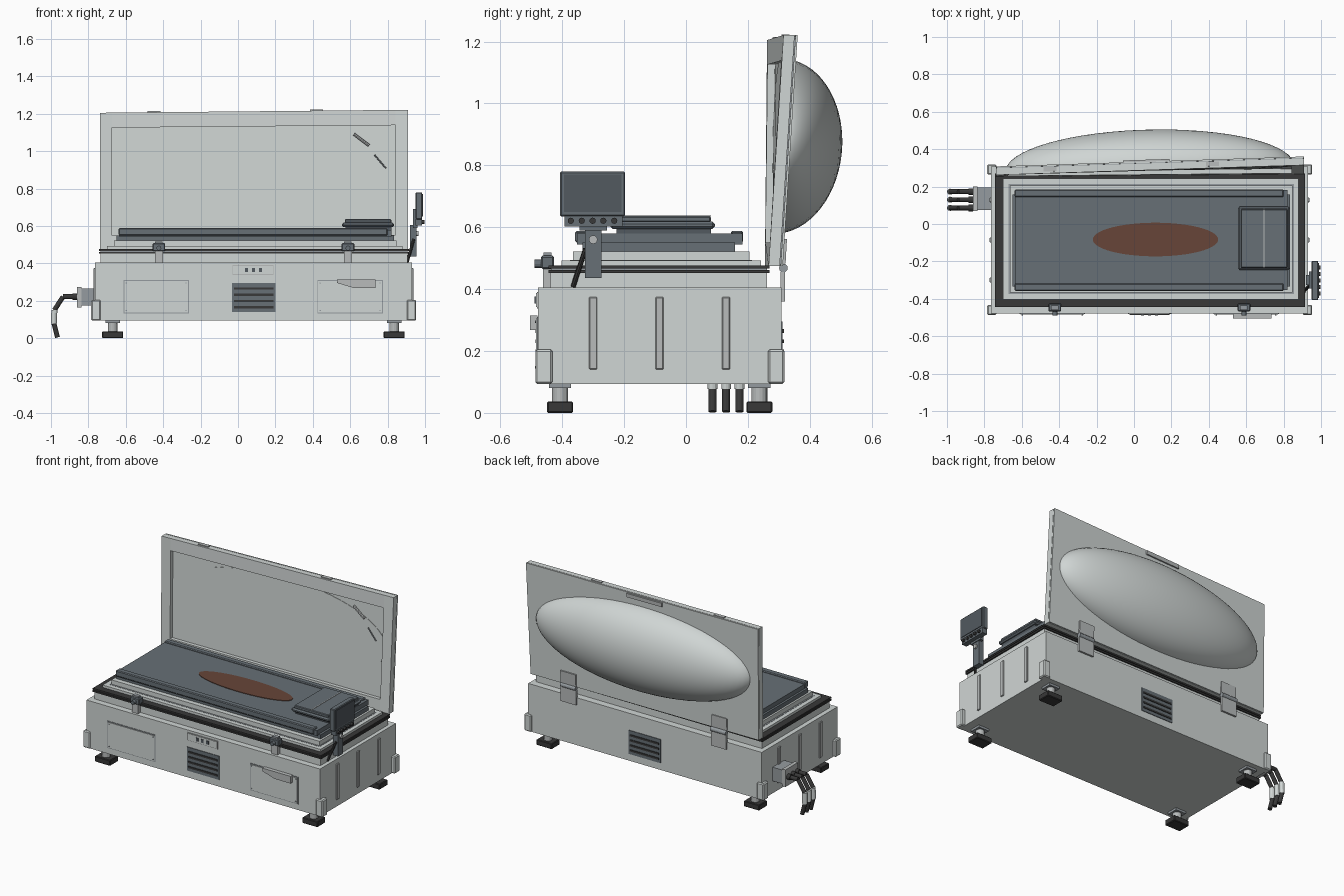
import bpy, bmesh, math
from mathutils import Vector


def material(name, rgb):
    m = bpy.data.materials.new(name)
    m.diffuse_color = (*rgb, 1)
    return m


LIGHT = material("light_grey", (0.63, 0.67, 0.66))
TRIM = material("trim_grey", (0.48, 0.50, 0.50))
STEEL = material("steel_grey", (0.30, 0.33, 0.35))
SLATE = material("slate", (0.135, 0.16, 0.18))
DEEP = material("dark_slate", (0.085, 0.10, 0.115))
BLACK = material("rubber_black", (0.04, 0.04, 0.04))
BROWN = material("brown", (0.135, 0.06, 0.04))


def finish(name, bm, mat):
    bmesh.ops.recalc_face_normals(bm, faces=bm.faces)
    me = bpy.data.meshes.new(name)
    bm.to_mesh(me)
    bm.free()
    ob = bpy.data.objects.new(name, me)
    me.materials.append(mat)
    bpy.context.collection.objects.link(ob)
    return ob


def box(name, x, y, z, mat, warp=None, bevel=0):
    bm = bmesh.new()
    bmesh.ops.create_cube(bm, size=1)
    for v in bm.verts:
        p = [r[0] + (c + 0.5) * (r[1] - r[0]) for c, r in zip(v.co, (x, y, z))]
        v.co = warp(*p) if warp else p
    ob = finish(name, bm, mat)
    if bevel:
        b = ob.modifiers.new("bevel", "BEVEL")
        b.width, b.segments = bevel, 1
    return ob


def rod(name, a, b, r, mat, sides=12):
    a, b = Vector(a), Vector(b)
    bm = bmesh.new()
    bmesh.ops.create_cone(bm, cap_ends=True, segments=sides, radius1=r, radius2=r, depth=(b - a).length)
    rot = (b - a).to_track_quat("Z", "Y")
    for v in bm.verts:
        v.co = rot @ v.co + (a + b) / 2
    return finish(name, bm, mat)


def smooth(ob):
    bpy.ops.object.select_all(action="DESELECT")
    ob.select_set(True)
    bpy.context.view_layer.objects.active = ob
    bpy.ops.object.shade_smooth_by_angle(angle=math.radians(35))


def prism(name, pts, y, mat):
    """Outline in x and z, extruded along y."""
    bm = bmesh.new()
    f = bm.faces.new([bm.verts.new((px, y[0], pz)) for px, pz in pts])
    g = bmesh.ops.extrude_face_region(bm, geom=[f])["geom"]
    bmesh.ops.translate(bm, vec=(0, y[1] - y[0], 0), verts=[v for v in g if isinstance(v, bmesh.types.BMVert)])
    return finish(name, bm, mat)


# Cabinet and corner posts
box("cabinet", (-0.765, 0.93), (-0.478, 0.308), (0.094, 0.405), LIGHT)
for x in ((-0.785, -0.735), (0.903, 0.953)):
    for y in ((-0.487, -0.432), (0.265, 0.318)):
        box("corner_post", x, y, (0.094, 0.205), LIGHT, bevel=0.006)
box("cabinet_collar", (-0.735, 0.905), (-0.438, 0.262), (0.405, 0.452), LIGHT)

# Feet
for x in (-0.67, 0.835):
    for y in (-0.407, 0.237):
        box("foot_pad", (x - 0.056, x + 0.056), (y - 0.042, y + 0.042), (0, 0.037), BLACK, bevel=0.004)
        rod("foot_stem", (x, y, 0.035), (x, y, 0.085), 0.026, TRIM, 16)
        box("foot_flange", (x - 0.038, x + 0.038), (y - 0.036, y + 0.036), (0.08, 0.095), STEEL)

# Gaskets and stepped table
box("lower_gasket", (-0.743, 0.914), (-0.445, 0.27), (0.452, 0.462), BLACK)
box("gasket_core", (-0.735, 0.905), (-0.437, 0.262), (0.462, 0.466), STEEL)
box("upper_gasket", (-0.743, 0.914), (-0.445, 0.27), (0.466, 0.476), BLACK)
box("lower_step", (-0.70, 0.88), (-0.403, 0.243), (0.47, 0.492), LIGHT)
box("step_seam", (-0.672, 0.855), (-0.375, 0.214), (0.49, 0.4935), STEEL)
box("upper_step", (-0.662, 0.848), (-0.366, 0.205), (0.49, 0.522), LIGHT)
box("deck_base", (-0.65, 0.835), (-0.335, 0.158), (0.52, 0.55), SLATE)
box("deck", (-0.636, 0.82), (-0.353, 0.182), (0.545, 0.579), SLATE)
for y in ((-0.358, -0.318), (0.145, 0.185)):
    box("deck_rail", (-0.638, 0.80), y, (0.55, 0.588), SLATE, bevel=0.005)

# Brown oval on the deck
bm = bmesh.new()
bmesh.ops.create_cone(bm, cap_ends=True, segments=64, radius1=1, radius2=1, depth=1)
for v in bm.verts:
    v.co = (0.115 + 0.335 * v.co.x, -0.083 + 0.09 * v.co.y, 0.580 + 0.005 * v.co.z)
finish("deck_oval", bm, BROWN)

# Tray stack on the deck
box("tray_base", (0.575, 0.82), (-0.225, 0.08), (0.578, 0.594), DEEP)
box("tray_body", (0.556, 0.834), (-0.245, 0.093), (0.594, 0.618), SLATE, bevel=0.008)
box("tray_lid", (0.572, 0.82), (-0.235, 0.08), (0.616, 0.636), SLATE, bevel=0.004)
box("tray_seam", (0.692, 0.697), (-0.235, 0.08), (0.634, 0.638), TRIM)


# Lid, slightly twisted: depth d is measured from its front surface
def lid(x, d, z):
    u, w = (x + 0.738) / 1.647, (z - 0.475) / 0.73
    y = 0.255 + 0.007 * w + u * (0.012 + 0.041 * w)
    return (x, y + d, z + 0.016 * u * w)


for x in ((-0.738, -0.673), (0.842, 0.909)):
    box("lid_side_rim", x, (0, 0.036), (0.475, 1.205), LIGHT, lid)
for z in ((0.475, 0.55), (1.125, 1.205)):
    box("lid_cross_rim", (-0.673, 0.842), (0, 0.036), z, LIGHT, lid)
box("lid_seam", (-0.733, 0.904), (0.030, 0.040), (0.48, 1.20), STEEL, lid)
box("lid_inner_panel", (-0.68, 0.85), (0.024, 0.031), (0.54, 1.13), LIGHT, lid)
box("lid_back_panel", (-0.738, 0.909), (0.039, 0.046), (0.475, 1.205), LIGHT, lid)
for x in (-0.45, 0.42):
    box("lid_top_clip", (x - 0.035, x + 0.035), (0.01, 0.034), (1.203, 1.211), TRIM, lid)
box("lid_back_grip", (-0.06, 0.19), (0.044, 0.056), (1.175, 1.20), TRIM, lid)

# Domed bulge with flat oval front
bm = bmesh.new()
bmesh.ops.create_uvsphere(bm, u_segments=64, v_segments=32, radius=1)
bmesh.ops.bisect_plane(bm, geom=bm.verts[:] + bm.edges[:] + bm.faces[:], plane_co=(0, 0, 0),
                       plane_no=(0, 0, 1), clear_inner=True)
bmesh.ops.holes_fill(bm, edges=[e for e in bm.edges if e.is_boundary])
for v in bm.verts:
    v.co = lid(0.085 + 0.772 * v.co.x, 0.021 + 0.208 * v.co.z, 0.858 + 0.28 * v.co.y)
smooth(finish("lid_dome", bm, LIGHT))

# Small stay bracket on the lid interior
rod("lid_stay", lid(0.62, 0.015, 1.08), lid(0.70, 0.012, 1.02), 0.008, TRIM, 8)
rod("lid_stay_arm", lid(0.73, 0.01, 0.97), lid(0.79, 0.01, 0.90), 0.004, STEEL, 8)

# Hinges on the back
for x in (-0.46, 0.63):
    box("hinge_lower_plate", (x - 0.055, x + 0.055), (0.306, 0.32), (0.36, 0.455), TRIM)
    box("hinge_upper_plate", (x - 0.055, x + 0.055), (0.044, 0.056), (0.482, 0.56), TRIM, lid)
    rod("hinge_pin", (x - 0.055, 0.315, 0.468), (x + 0.055, 0.315, 0.468), 0.014, STEEL)

# Louvred vents front and back
for s, y in ((-1, -0.478), (1, 0.308)):
    def out(a, b):
        return sorted((y + s * a, y + s * b))
    box("vent_plate", (-0.033, 0.2), out(-0.01, 0.004), (0.14, 0.295), SLATE)
    for i in range(4):
        z = 0.16 + i * 0.033
        box("vent_louvre", (-0.022, 0.189), out(0, 0.008), (z, z + 0.012), BLACK)

# Front doors with a seam border
for x0 in (-0.613, 0.424):
    box("door_seam", (x0, x0 + 0.35), (-0.481, -0.47), (0.133, 0.31), STEEL)
    box("door", (x0 + 0.005, x0 + 0.345), (-0.485, -0.47), (0.138, 0.305), LIGHT)
    for x in (x0 + 0.015, x0 + 0.335):
        for z in (0.148, 0.295):
            rod("door_screw", (x, -0.48, z), (x, -0.488, z), 0.004, STEEL, 8)
prism("door_handle", [(0.53, 0.315), (0.735, 0.315), (0.735, 0.268), (0.62, 0.268), (0.53, 0.295)],
      (-0.505, -0.48), TRIM)

# Front control strip
box("control_seam", (-0.03, 0.19), (-0.482, -0.47), (0.338, 0.39), TRIM)
box("control_strip", (-0.026, 0.187), (-0.485, -0.47), (0.342, 0.387), LIGHT)
for x in (0.045, 0.083, 0.12):
    box("control_button", (x - 0.008, x + 0.008), (-0.490, -0.48), (0.354, 0.376), DEEP)

# Front latches
for x in (-0.423, 0.588):
    box("latch_base", (x - 0.034, x + 0.034), (-0.468, -0.426), (0.465, 0.508), SLATE, bevel=0.005)
    box("latch_cap", (x - 0.02, x + 0.02), (-0.46, -0.435), (0.505, 0.518), STEEL)
    rod("latch_knob", (x, -0.465, 0.482), (x, -0.49, 0.482), 0.013, SLATE)
    box("latch_foot", (x - 0.022, x + 0.022), (-0.462, -0.435), (0.405, 0.467), TRIM)

# Side ribs
for x in ((-0.772, -0.76), (0.925, 0.938)):
    for y in (-0.30, -0.086, 0.129):
        box("side_rib", x, (y - 0.013, y + 0.013), (0.14, 0.375), TRIM, bevel=0.003)

# Control screen on its arm
box("screen_arm", (0.92, 0.955), (-0.327, -0.273), (0.436, 0.605), SLATE)
box("screen_neck", (0.935, 0.96), (-0.345, -0.255), (0.59, 0.69), SLATE)
box("screen_panel", (0.95, 0.985), (-0.407, -0.197), (0.635, 0.78), SLATE, bevel=0.004)
box("screen_glass", (0.984, 0.989), (-0.395, -0.209), (0.65, 0.77), DEEP)
box("knob_bar", (0.95, 0.985), (-0.392, -0.205), (0.603, 0.637), SLATE)
for i in range(5):
    y = -0.372 + 0.035 * i
    rod("screen_knob", (0.98, y, 0.621), (0.997, y, 0.621), 0.01, BLACK)
rod("arm_bolt", (0.95, -0.30, 0.56), (0.965, -0.30, 0.56), 0.014, TRIM)
rod("arm_strut", (0.905, -0.365, 0.408), (0.94, -0.325, 0.53), 0.008, BLACK, 8)

# Cable outlet and three jointed cables
box("outlet_box", (-0.84, -0.765), (0.075, 0.195), (0.175, 0.265), STEEL)
box("outlet_flange", (-0.862, -0.838), (0.07, 0.20), (0.163, 0.275), TRIM)
for y in (0.086, 0.13, 0.173):
    pts = [(-0.86, 0.222), (-0.935, 0.222), (-0.982, 0.15), (-0.984, 0.078), (-0.965, 0.004)]
    for i, (a, b) in enumerate(zip(pts, pts[1:])):
        plug = i == 2
        rod("cable_plug" if plug else "cable", (a[0], y, a[1]), (b[0], y, b[1]),
            0.016 if plug else 0.013, LIGHT if plug else BLACK)
    rod("cable_gland", (-0.86, y, 0.222), (-0.885, y, 0.222), 0.018, BLACK)
